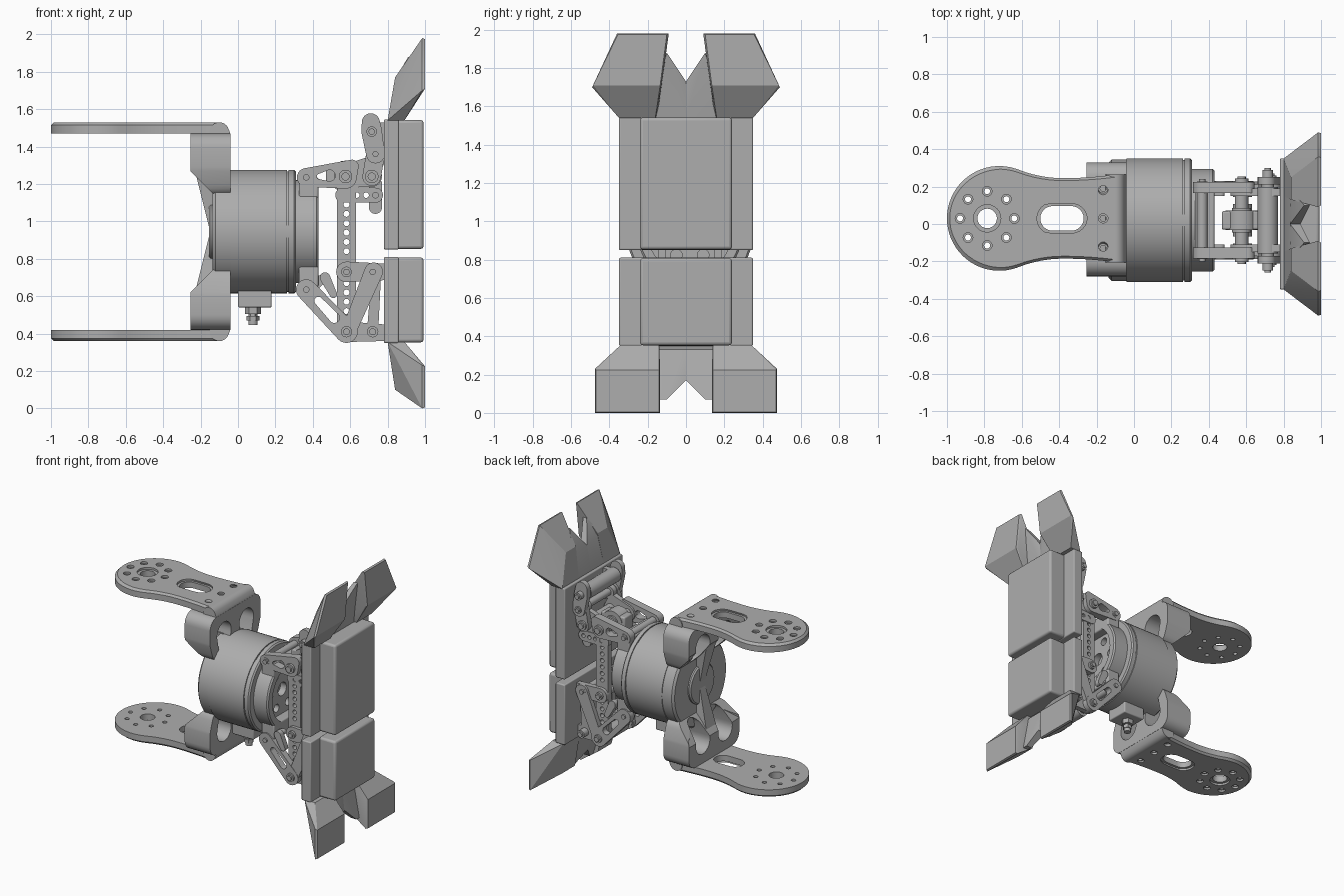
import bpy, bmesh
from math import pi, cos, sin, hypot
from mathutils import Matrix, Vector
from mathutils.geometry import convex_hull_2d

cube = bpy.data.objects.get("Cube")
if cube:
    bpy.data.objects.remove(cube, do_unlink=True)

GREY = (0.42, 0.42, 0.42, 1)
grey = bpy.data.materials.new("machined grey")
grey.use_nodes = True
grey.diffuse_color = GREY
grey.node_tree.nodes["Principled BSDF"].inputs["Base Color"].default_value = GREY

YC, ZC = 0.02, 0.945      # centre line of the drive unit
AXES = {"xy": Matrix.Identity(3),
        "xz": Matrix(((1, 0, 0), (0, 0, -1), (0, 1, 0))),
        "yz": Matrix(((0, 0, 1), (1, 0, 0), (0, 1, 0)))}
made = []


def finish(name, bm):
    bmesh.ops.remove_doubles(bm, verts=bm.verts, dist=1e-5)
    bmesh.ops.recalc_face_normals(bm, faces=bm.faces)
    mesh = bpy.data.meshes.new(name)
    bm.to_mesh(mesh)
    bm.free()
    mesh.materials.append(grey)
    ob = bpy.data.objects.new(name, mesh)
    bpy.context.collection.objects.link(ob)
    made.append(ob)
    return ob


def circle(u, v, r, n=24):
    return [(u + r * cos(2 * pi * i / n), v + r * sin(2 * pi * i / n)) for i in range(n)]


def band(*circles):
    """Outline stretched around circles (u, v, r)."""
    pts = [Vector(p) for c in circles for p in circle(*c)]
    return [tuple(pts[i]) for i in convex_hull_2d(pts)]


def plate(name, plane, outlines, lo, hi):
    """Flat part: first outline is the rim, the others are holes."""
    cu = bpy.data.curves.new(name, "CURVE")
    cu.dimensions, cu.fill_mode, cu.extrude = "2D", "BOTH", (hi - lo) / 2
    for pts in outlines:
        sp = cu.splines.new("POLY")
        sp.points.add(len(pts) - 1)
        for p, (u, v) in zip(sp.points, pts):
            p.co = (u, v, 0, 1)
        sp.use_cyclic_u = True
    tmp = bpy.data.objects.new(name, cu)
    bpy.context.collection.objects.link(tmp)
    bpy.context.view_layer.update()
    mesh = bpy.data.meshes.new_from_object(tmp.evaluated_get(bpy.context.evaluated_depsgraph_get()))
    bpy.data.objects.remove(tmp)
    bm = bmesh.new()
    bm.from_mesh(mesh)
    bpy.data.meshes.remove(mesh)
    mid = (lo + hi) / 2 * (-1 if plane == "xz" else 1)
    bmesh.ops.translate(bm, verts=bm.verts, vec=(0, 0, mid))
    bmesh.ops.transform(bm, verts=bm.verts, matrix=AXES[plane].to_4x4())
    return finish(name, bm)


def pair(name, outlines, offset, thick=0.04):
    """Matching side plates left and right of the centre line."""
    for side, s in (("left", 1), ("right", -1)):
        y = YC + s * offset
        plate(f"{side}_{name}", "xz", outlines, y - thick / 2, y + thick / 2)


def lathe(name, profile, axis, centre, n=64):
    """Turn (distance along axis, radius) points around an axis."""
    bm = bmesh.new()
    d = Vector(axis)
    e = Vector((0, 0, 1)) if d.z == 0 else Vector((1, 0, 0))
    vs = [bm.verts.new(Vector(centre) + d * a + e * r) for a, r in profile]
    edges = [bm.edges.new(vs[i:i + 2]) for i in range(len(vs) - 1)]
    bmesh.ops.spin(bm, geom=vs + edges, cent=centre, axis=d, angle=2 * pi, steps=n)
    return finish(name, bm)


def pin(name, x, z, r, half):
    """Cross pin with a stepped head at both ends."""
    step = half - 0.012
    lathe(name, [(-half, 0), (-half, 0.6 * r), (-step, 0.6 * r), (-step, r), (step, r), (step, 0.6 * r),
                 (half, 0.6 * r), (half, 0)], (0, 1, 0), (x, YC, z), 24)


def solid(name, pts):
    bm = bmesh.new()
    vs = [bm.verts.new(p) for p in pts]
    out = bmesh.ops.convex_hull(bm, input=vs)
    bmesh.ops.delete(bm, geom=[v for v in out["geom_interior"] if isinstance(v, bmesh.types.BMVert)], context="VERTS")
    bmesh.ops.dissolve_limit(bm, angle_limit=0.02, verts=bm.verts, edges=bm.edges)
    return finish(name, bm)


def box(name, x, y, z, bevel):
    ob = solid(name, [(a, b, c) for a in x for b in y for c in z])
    m = ob.modifiers.new("rounded edges", "BEVEL")
    m.width, m.segments = bevel, 3


def flip(ob):
    """Copy an upper part mirrored top to bottom."""
    bm = bmesh.new()
    bm.from_mesh(ob.data)
    for v in bm.verts:
        v.co.z = 2 * ZC - v.co.z
    finish(ob.name.replace("upper", "lower"), bm)


# Mounting arms: round end, waist and flared root, holes wider at the outer face
AY = 0.03
half = [(-0.72 - 0.28 * cos(a), 0.28 * sin(a)) for a in [i * 0.1 for i in range(1, 20)]]
half += [(x, 0.215 + (0.8 if x < -0.38 else 0.25) * (x + 0.38) ** 2)
         for x in [-0.58 + 0.04 * i for i in range(13)]]
rim = [(-1, AY)] + [(x, AY + w) for x, w in half] + [(x, AY - w) for x, w in reversed(half)]


def arm_holes(centre, slot, bolt):
    holes = [circle(-0.785, AY, centre), band((-0.435, AY, slot), (-0.335, AY, slot))]
    holes += [circle(-0.785 + 0.145 * cos(k * pi / 4), AY + 0.145 * sin(k * pi / 4), bolt, 16) for k in range(8)]
    return holes + [circle(-0.165, AY + d, bolt, 16) for d in (-0.16, 0, 0.16)]


arm = plate("upper_arm", "xy", [rim] + arm_holes(0.052, 0.066, 0.016), 1.47, 1.515)
cap = plate("upper_arm_rim", "xy", [rim] + arm_holes(0.073, 0.084, 0.026), 1.515, 1.53)
for v in cap.data.vertices:
    w = v.co.y - AY
    if v.co.z > 1.52 and (abs(w) > 0.2 or hypot(v.co.x + 0.72, w) > 0.26):
        v.co.y = AY + 0.94 * w
        v.co.x += 0.015 if v.co.x < -0.72 else 0

# Yoke joining the arms to the drive unit: two windows, legs tapering to the rear cover
bend = plate("upper_bend", "xz", [band((-0.1, 1.478, 0.052), (-0.09, 1.46, 0.05))], AY - 0.235, AY + 0.235)
windows = [band((0.025 + s * 0.135, 1.315, 0.085), (0.025 + s * 0.135, 1.22, 0.065)) for s in (-1, 1)]
horn_rim = band(*[(0.025 + s * w, z, 0.08) for s in (-1, 1) for w, z in ((0.2, 1.215), (0.225, 1.29), (0.225, 1.39))])
horn = plate("upper_horn", "yz", [horn_rim] + windows, -0.255, -0.04)
for v in horn.data.vertices:
    if v.co.x < -0.1:
        v.co.x += max(0, 1.27 - v.co.z)
rib = solid("upper_rib", [(x, YC + s * w, z) for s in (-1, 1)
                          for x, w, z in ((-0.23, 0.06, 1.27), (-0.15, 0.03, 0.95), (-0.1, 0.06, 1.27), (-0.1, 0.03, 0.95))])
for ob in (arm, cap, bend, horn, rib):
    flip(ob)

# Drive unit
C = (0, YC, ZC)
X = (1, 0, 0)
lathe("rear_cover", [(-0.135, 0), (-0.135, 0.31), (-0.12, 0.325), (-0.04, 0.325)], X, C)
lathe("rear_hub", [(-0.155, 0), (-0.155, 0.14), (-0.145, 0.15), (-0.12, 0.15)], X, C)
lathe("drive_housing", [(-0.04, 0), (-0.04, 0.33), (0.262, 0.33), (0.262, 0.322), (0.27, 0.322), (0.27, 0.33),
                        (0.3, 0.33), (0.31, 0.32), (0.31, 0)], X, C)
lathe("front_ring", [(0.3, 0.275), (0.42, 0.275), (0.43, 0.265), (0.43, 0.22), (0.3, 0.22)], X, C)
plate("output_face", "yz", [circle(YC, ZC, 0.23, 48), circle(YC, ZC, 0.05)] +
      [circle(YC + 0.14 * cos(k * pi / 3), ZC + 0.14 * sin(k * pi / 3), 0.03) for k in range(6)], 0.3, 0.36)

# Cable gland under the housing
box("gland_block", (0, 0.18), (YC - 0.09, YC + 0.09), (0.54, 0.68), 0.008)
lathe("gland_nut", [(0.47, 0), (0.47, 0.034), (0.495, 0.034), (0.495, 0.024), (0.505, 0.024), (0.505, 0.042),
                    (0.55, 0.042)], (0, 0, 1), (0.08, YC, 0), 6)
lathe("gland_stem", [(0.445, 0), (0.445, 0.025), (0.48, 0.025)], (0, 0, 1), (0.08, YC, 0), 20)

# Lugs on the front ring
box("upper_lug", (0.325, 0.43), (YC - 0.2, YC + 0.2), (1.12, 1.235), 0.01)
box("lower_lug", (0.325, 0.43), (YC - 0.2, YC + 0.2), (0.65, 0.76), 0.01)

# Perforated side bars
bar_holes = [circle(0.58, z, 0.016, 12) for z in (0.52, 0.57, 0.62, 0.67, 0.84, 0.89, 0.94, 0.99, 1.04, 1.09)]
pair("side_bar", [band((0.58, 0.42, 0.05), (0.58, 1.16, 0.05))] + bar_holes, 0.145)

# Upper linkage
pair("upper_link", [band((0.365, 1.235, 0.05), (0.575, 1.235, 0.06), (0.61, 1.295, 0.035)),
                    band((0.435, 1.24, 0.014), (0.49, 1.245, 0.03))], 0.175, 0.06)
pair("upper_crank", [band((0.575, 1.24, 0.06), (0.715, 1.24, 0.055), (0.7, 1.31, 0.035))], 0.15)
pair("upper_strip", [band((0.56, 1.14, 0.04), (0.735, 1.14, 0.04))] +
     [circle(x, 1.14, 0.015, 12) for x in (0.585, 0.635, 0.685, 0.735)], 0.15)
pair("upper_strip_end", [band((0.735, 1.2, 0.035), (0.735, 1.075, 0.035))], 0.11)
pair("rocker", [band((0.715, 1.24, 0.05), (0.735, 1.36, 0.05))], 0.19)
pair("tip_link", [band((0.735, 1.36, 0.05), (0.715, 1.48, 0.055), (0.71, 1.53, 0.048))], 0.21)
pair("pad_lug", [band((0.735, 1.36, 0.045), (0.78, 1.36, 0.06))], 0.15)
pair("pad_top_lug", [band((0.715, 1.48, 0.05), (0.78, 1.47, 0.06))], 0.15)

# Lower linkage
pair("lower_link", [band((0.365, 0.635, 0.055), (0.58, 0.41, 0.06)),
                    band((0.43, 0.575, 0.022), (0.515, 0.485, 0.028))], 0.185, 0.05)
pair("lower_spur", [band((0.465, 0.7, 0.028), (0.51, 0.61, 0.02))], 0.19)
pair("lower_spur_root", [band((0.365, 0.64, 0.045), (0.465, 0.7, 0.02))], 0.15)
pair("lower_top_link", [band((0.58, 0.73, 0.055), (0.77, 0.73, 0.045))], 0.17)
pair("lower_base_link", [band((0.58, 0.41, 0.055), (0.77, 0.405, 0.045))], 0.15)
pair("lower_diagonal", [band((0.725, 0.73, 0.05), (0.595, 0.42, 0.04))], 0.19, 0.035)
pair("lower_brace", [band((0.74, 0.72, 0.025), (0.72, 0.42, 0.03))], 0.15)

# Pivot pins and rollers
for i, (x, z, r, h) in enumerate(((0.365, 1.235, 0.028, 0.22), (0.575, 1.24, 0.036, 0.235), (0.715, 1.24, 0.036, 0.235),
                                  (0.735, 1.36, 0.026, 0.25), (0.715, 1.48, 0.028, 0.28), (0.365, 0.635, 0.028, 0.22),
                                  (0.58, 0.41, 0.03, 0.235), (0.72, 0.41, 0.03, 0.235), (0.58, 0.73, 0.028, 0.22),
                                  (0.72, 0.73, 0.028, 0.22))):
    pin(f"pivot_pin_{i + 1}", x, z, r, h)
pin("tip_roller", 0.715, 1.48, 0.055, 0.19)
pin("upper_roller", 0.575, 1.24, 0.085, 0.065)
pin("lower_roller", 0.58, 0.41, 0.05, 0.1)
box("centre_link", (0.47, 0.67), (YC - 0.05, YC + 0.05), (1.19, 1.3), 0.01)

# Finger pads
for name, z in (("upper", (0.85, 1.545)), ("lower", (0.35, 0.81))):
    box(f"{name}_pad_base", (0.78, 0.86), (-0.35, 0.35), z, 0.008)
    box(f"{name}_pad", (0.84, 0.992), (-0.24, 0.24), (z[0] + 0.003, z[1] - 0.003), 0.016)

# Claw tips, mirrored left and right
for side, s in (("left", 1), ("right", -1)):
    def mirrored(pts):
        return [(x, s * y, z) for x, y, z in pts]
    solid(f"{side}_upper_claw", mirrored((
        (0.8, 0.15, 1.54), (0.8, 0.35, 1.54), (0.89, 0.16, 1.54), (0.89, 0.35, 1.54), (0.84, 0.13, 1.77),
        (0.84, 0.25, 1.77), (0.985, 0.09, 1.98), (0.985, 0.36, 1.98), (1, 0.1, 1.975), (1, 0.355, 1.975),
        (0.985, 0.13, 1.7), (0.985, 0.49, 1.7), (1, 0.135, 1.71), (1, 0.485, 1.71))))
    solid(f"{side}_upper_web", mirrored((
        (0.8, 0, 1.54), (0.8, 0.2, 1.54), (0.87, 0, 1.54), (0.87, 0.2, 1.54), (0.835, 0, 1.73), (0.89, 0, 1.73),
        (0.91, 0.1, 1.88), (0.94, 0.1, 1.88), (0.84, 0.18, 1.76))))
    solid(f"{side}_lower_claw", mirrored((
        (0.8, 0.14, 0.355), (0.8, 0.34, 0.355), (0.89, 0.14, 0.355), (0.89, 0.34, 0.355), (0.84, 0.14, 0.1),
        (0.84, 0.3, 0.1), (0.985, 0.135, 0), (0.985, 0.475, 0), (1, 0.14, 0.005), (1, 0.47, 0.005),
        (0.985, 0.135, 0.23), (0.985, 0.475, 0.23), (1, 0.14, 0.225), (1, 0.47, 0.225))))
    solid(f"{side}_lower_web", mirrored((
        (0.8, 0, 0.355), (0.8, 0.16, 0.355), (0.88, 0, 0.33), (0.88, 0.16, 0.33), (0.83, 0, 0.17), (0.9, 0, 0.17),
        (0.885, 0.1, 0.07), (0.93, 0.1, 0.07), (0.885, 0.15, 0.07), (0.93, 0.15, 0.07))))

# Smooth round surfaces, keep edges sharp
bpy.ops.object.select_all(action="DESELECT")
for ob in made:
    ob.select_set(True)
bpy.context.view_layer.objects.active = made[0]
bpy.ops.object.shade_smooth_by_angle(angle=0.4)
